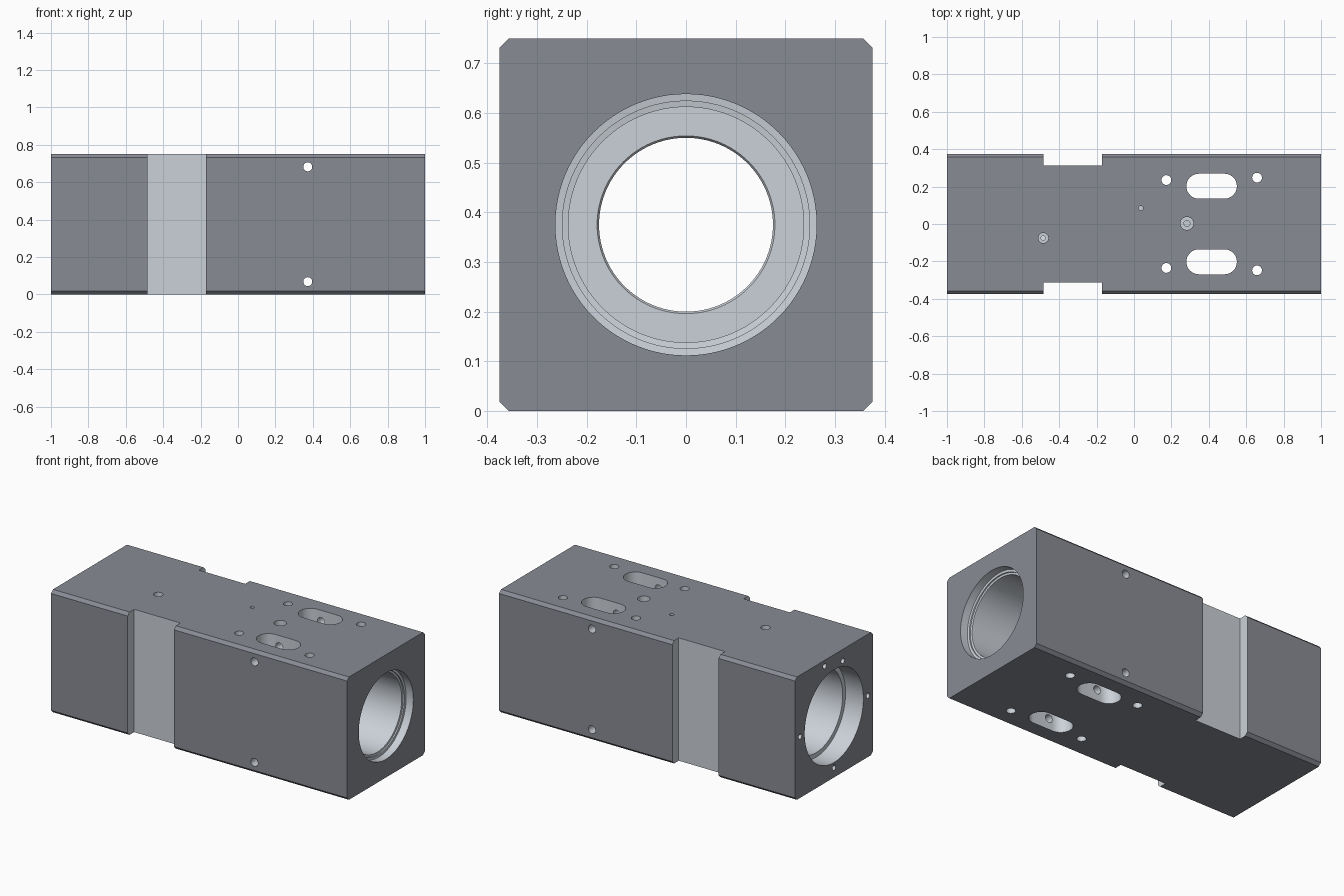
import bpy, bmesh, math
from mathutils import Matrix

if "Cube" in bpy.data.objects:
    bpy.data.objects.remove(bpy.data.objects["Cube"])

ZC = 0.375  # height of the bore axis


def material(name, col):
    m = bpy.data.materials.new(name)
    m.diffuse_color = (*col, 1)
    m.use_nodes = True
    m.node_tree.nodes["Principled BSDF"].inputs["Base Color"].default_value = m.diffuse_color
    return m


MATS = [material("painted_grey", (0.25, 0.26, 0.30)), material("machined_grey", (0.60, 0.64, 0.69))]


def make(name, bm, slot_index=1):
    bmesh.ops.recalc_face_normals(bm, faces=bm.faces)
    for f in bm.faces:
        f.material_index = slot_index
    me = bpy.data.meshes.new(name)
    bm.to_mesh(me)
    bm.free()
    for m in MATS:
        me.materials.append(m)
    ob = bpy.data.objects.new(name, me)
    bpy.context.collection.objects.link(ob)
    return ob


def box(name, lo, hi, chamfer=0.0, slot_index=1):
    bm = bmesh.new()
    bmesh.ops.create_cube(bm, size=1)
    for v in bm.verts:
        v.co = [(a + b) / 2 + c * (b - a) for a, b, c in zip(lo, hi, v.co)]
    if chamfer:
        long_edges = [e for e in bm.edges if abs(e.verts[0].co.x - e.verts[1].co.x) > 1]
        bmesh.ops.bevel(bm, geom=long_edges, offset=chamfer, segments=1, affect='EDGES')
    return make(name, bm, slot_index)


def lathe(name, profile, n=96):
    """Closed solid turned about the bore axis from (x, radius) points."""
    bm = bmesh.new()
    rings = [[bm.verts.new((x, r * math.cos(2 * math.pi * i / n), ZC + r * math.sin(2 * math.pi * i / n)))
              for i in range(n)] for x, r in profile]
    for a, b in zip(rings, rings[1:]):
        for i in range(n):
            j = (i + 1) % n
            bm.faces.new((a[i], a[j], b[j], b[i]))
    bm.faces.new(rings[0])
    bm.faces.new(rings[-1])
    return make(name, bm)


def hole(name, axis, start, end, r, n=32):
    """Cylinder along an axis between two points on that axis."""
    bm = bmesh.new()
    bmesh.ops.create_cone(bm, cap_ends=True, segments=n, radius1=r, radius2=r, depth=(end[axis] - start[axis]))
    if axis == 0:
        bm.transform(Matrix.Rotation(math.pi / 2, 4, 'Y'))
    elif axis == 1:
        bm.transform(Matrix.Rotation(math.pi / 2, 4, 'X'))
    bm.transform(Matrix.Translation([(a + b) / 2 for a, b in zip(start, end)]))
    return make(name, bm)


def zhole(name, x, y, r, lo=-0.05, hi=0.8):
    return hole(name, 2, (x, y, lo), (x, y, hi), r)


def slot(name, x0, x1, y, r, n=16):
    bm = bmesh.new()
    pts = []
    for cx, a0 in ((x1 - r, -math.pi / 2), (x0 + r, math.pi / 2)):
        for i in range(n + 1):
            a = a0 + math.pi * i / n
            pts.append(bm.verts.new((cx + r * math.cos(a), y + r * math.sin(a), -0.05)))
    f = bm.faces.new(pts)
    ext = bmesh.ops.extrude_face_region(bm, geom=[f])
    for g in ext['geom']:
        if isinstance(g, bmesh.types.BMVert):
            g.co.z = 0.8
    return make(name, bm)


# Main block with chamfered long edges
body = box("cylinder_block", (-1, -0.375, 0), (1, 0.375, 0.75), 0.018, 0)
cutters = []

# Corner bolt holes in the left end, cut first
for s in (-1, 1):
    for t in (-1, 1):
        y, z = s * 0.262, ZC + t * 0.262
        cutters.append(hole("corner_hole_cutter", 0, (-1.06, y, z), (-0.71, y, z), 0.0683, 36))

# Small pin holes around the left end bore
for y, z in ((0.327, 0), (-0.327, 0), (0, -0.315), (0.09, 0.34), (-0.085, 0.305)):
    cutters.append(hole("pin_hole_cutter", 0, (-1.05, y, ZC + z), (-0.93, y, ZC + z), 0.016, 20))

# Stepped bore running end to end, with a narrow collar in the middle
cutters.append(lathe("bore_cutter", [
    (-1.05, 0.283), (-0.88, 0.283), (-0.88, 0.255), (-0.50, 0.255), (-0.50, 0.175),
    (-0.006, 0.175), (0.0, 0.179), (0.0, 0.237), (0.94, 0.237), (0.942, 0.249), (0.95, 0.249),
    (0.952, 0.263), (1.05, 0.263)]))

for s in (-1, 1):
    # Side grooves
    y = sorted((s * 0.313, s * 0.45))
    cutters.append(box("groove_cutter", (-0.483, y[0], -0.1), (-0.17, y[1], 0.85)))
    # Through slots and bolt holes
    cutters.append(slot("slot_cutter", 0.28, 0.55, s * 0.202, 0.067))
    cutters.append(zhole("bolt_hole_cutter", 0.173, s * 0.235, 0.026))
    cutters.append(zhole("bolt_hole_cutter", 0.658, s * 0.248, 0.026))
    # Cross holes through the sides
    z = ZC + s * 0.307
    cutters.append(hole("cross_hole_cutter", 1, (0.373, -0.45, z), (0.373, 0.45, z), 0.024))

# Ports in the top face
cutters += [zhole("port_cutter", 0.283, 0.003, 0.035, 0.70), zhole("port_cutter", 0.283, 0.003, 0.016, 0.45),
            zhole("port_cutter", -0.485, -0.075, 0.027, 0.69), zhole("port_cutter", -0.485, -0.075, 0.012, 0.45),
            zhole("port_cutter", 0.037, 0.085, 0.012, 0.68)]

bpy.context.view_layer.objects.active = body
body.select_set(True)
for c in cutters:
    c.hide_render = True
    before = len(body.data.vertices)
    for solver in ('EXACT', 'MANIFOLD', 'FLOAT'):  # next solver only if nothing was cut
        m = body.modifiers.new("cut", 'BOOLEAN')
        m.operation = 'DIFFERENCE'
        m.solver = solver
        m.object = c
        bpy.ops.object.modifier_apply(modifier=m.name)
        if len(body.data.vertices) != before:
            break
for c in cutters:
    bpy.data.objects.remove(c, do_unlink=True)

bpy.ops.object.shade_smooth_by_angle(angle=math.radians(25))
